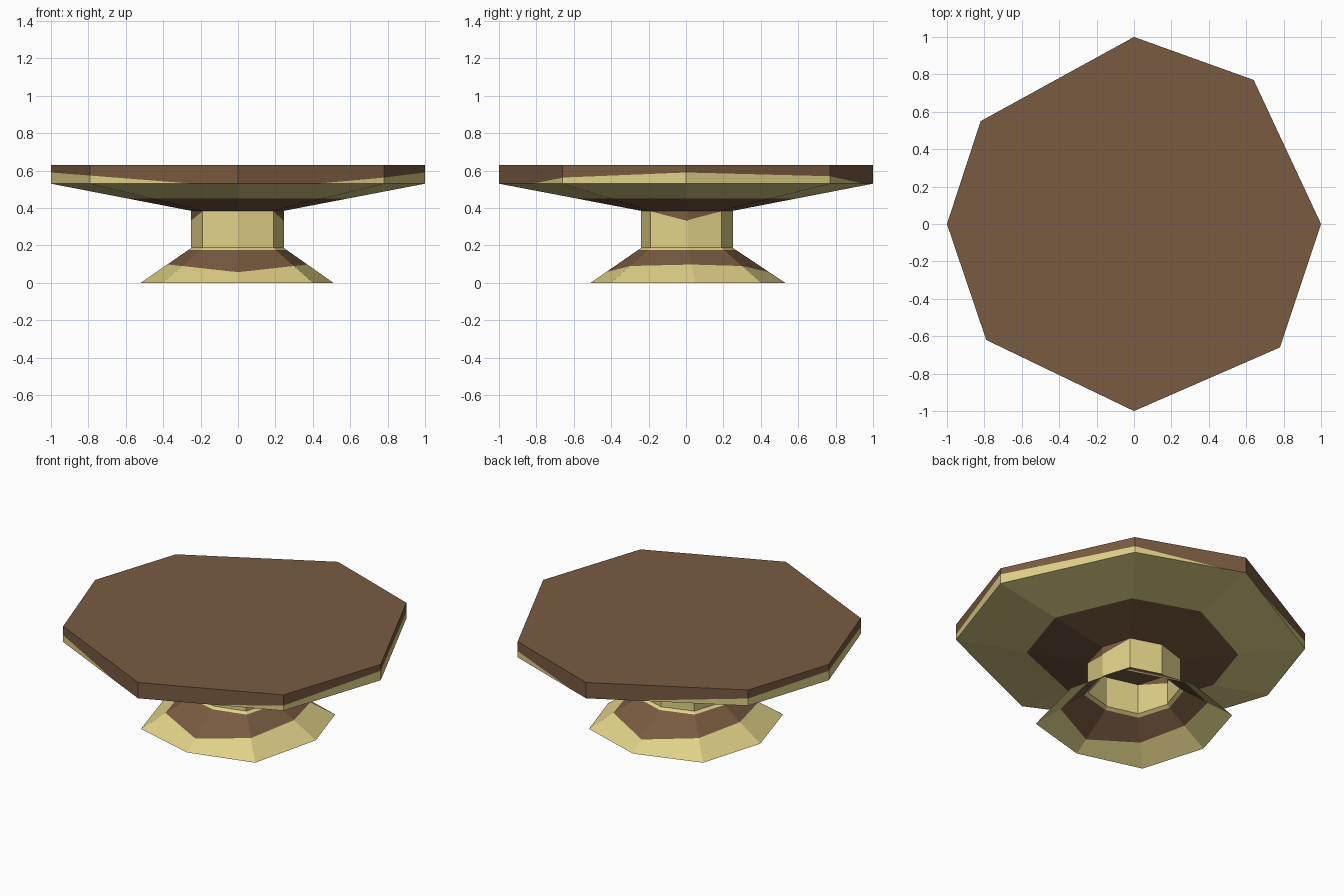
import bpy, bmesh
from mathutils import Vector

if "Cube" in bpy.data.objects:
    bpy.data.objects.remove(bpy.data.objects["Cube"])


def srgb(*c):
    return tuple((v / 255 / 12.92) if v < 11 else ((v / 255 + 0.055) / 1.055) ** 2.4 for v in c) + (1,)


def material(name, col):
    m = bpy.data.materials.new(name)
    m.diffuse_color = col
    m.use_nodes = True
    m.node_tree.nodes["Principled BSDF"].inputs["Base Color"].default_value = m.diffuse_color
    return m


BROWN = material("brown wood", srgb(121, 91, 65))
YELLOW = material("pale yellow wood", srgb(224, 209, 136))

# Outlines, counter-clockwise seen from above
TOP = [(1, 0), (.64, .77), (0, 1), (-.82, .55), (-1, 0), (-.79, -.62), (0, -1), (.78, -.66)]
COLUMN = [(.245, .01), (.19, .19), (0, .25), (-.19, .19), (-.25, 0), (-.19, -.19), (0, -.24), (.19, -.19)]
FOOT = [(.51, .05), (.40, .40), (0, .53), (-.40, .40), (-.52, 0), (-.40, -.40), (0, -.51), (.40, -.40)]


def loft(rings, cap=False):
    """Quads between rings of (outline, z), from the bottom up."""
    bm = bmesh.new()
    vs = [[bm.verts.new((x, y, z)) for x, y in o] for o, z in rings]
    for a, b in zip(vs, vs[1:]):
        for i in range(8):
            j = (i + 1) % 8
            bm.faces.new((a[i], a[j], b[j], b[i]))
    if cap:
        bm.faces.new(vs[-1])
    return bm


def cut(bm, pick, z0, ax=0, ay=0):
    """Cut the picked faces with the plane z = z0 + ax*x + ay*y."""
    faces = [f for f in bm.faces if pick(f.calc_center_median())]
    geom = faces + list({e for f in faces for e in f.edges}) + list({v for f in faces for v in f.verts})
    bmesh.ops.bisect_plane(bm, geom=geom, dist=1e-5, plane_co=Vector((0, 0, z0)),
                           plane_no=Vector((-ax, -ay, 1)).normalized())


def finish(name, bm, is_yellow):
    for f in bm.faces:
        f.material_index = 1 if is_yellow(f.calc_center_median()) else 0
    me = bpy.data.meshes.new(name)
    bm.to_mesh(me)
    bm.free()
    me.materials.append(BROWN)
    me.materials.append(YELLOW)
    bpy.context.collection.objects.link(bpy.data.objects.new(name, me))


# Tabletop: sloped underside, upright rim, flat top
RIM = {1: (.5056, .0844, .0133), -1: (.511, -.079, 0)}


def side(v):
    return 1 if v > 0 else -1


bm = loft([(COLUMN, .385), (TOP, .53), (TOP, .63)], cap=True)
cut(bm, lambda c: c.z < .5, .452)
for s, p in RIM.items():
    cut(bm, lambda c: .531 < c.z < .629 and c.x * s > 0, *p)


def top_yellow(c):
    if c.z > .629:
        return False
    if c.z < .53:
        return c.z > .452
    z0, ax, ay = RIM[side(c.x)]
    return c.z < z0 + ax * c.x + ay * c.y


finish("tabletop", bm, top_yellow)

# Column: brown patches high on the left and right sides
bm = loft([(COLUMN, .19), (COLUMN, .385)])
for sx in (1, -1):
    for sy in (1, -1):
        cut(bm, lambda c: c.x * sx > .2 and c.y * sy > 0, .333, 0, sy * .26)
finish("column", bm, lambda c: abs(c.x) < .2 or c.z < .333 + .26 * abs(c.y))

# Foot: hollow flared skirt with a brown band
NECK = [(x * .98, y * .98) for x, y in COLUMN]
bm = loft([(FOOT, 0), (NECK, .19)])
cut(bm, lambda c: True, .176)
for s in (1, -1):
    cut(bm, lambda c: c.z < .17 and c.x * s > 0, .057, s * .11)
finish("foot", bm, lambda c: c.z > .176 or c.z < .057 + .11 * abs(c.x))
